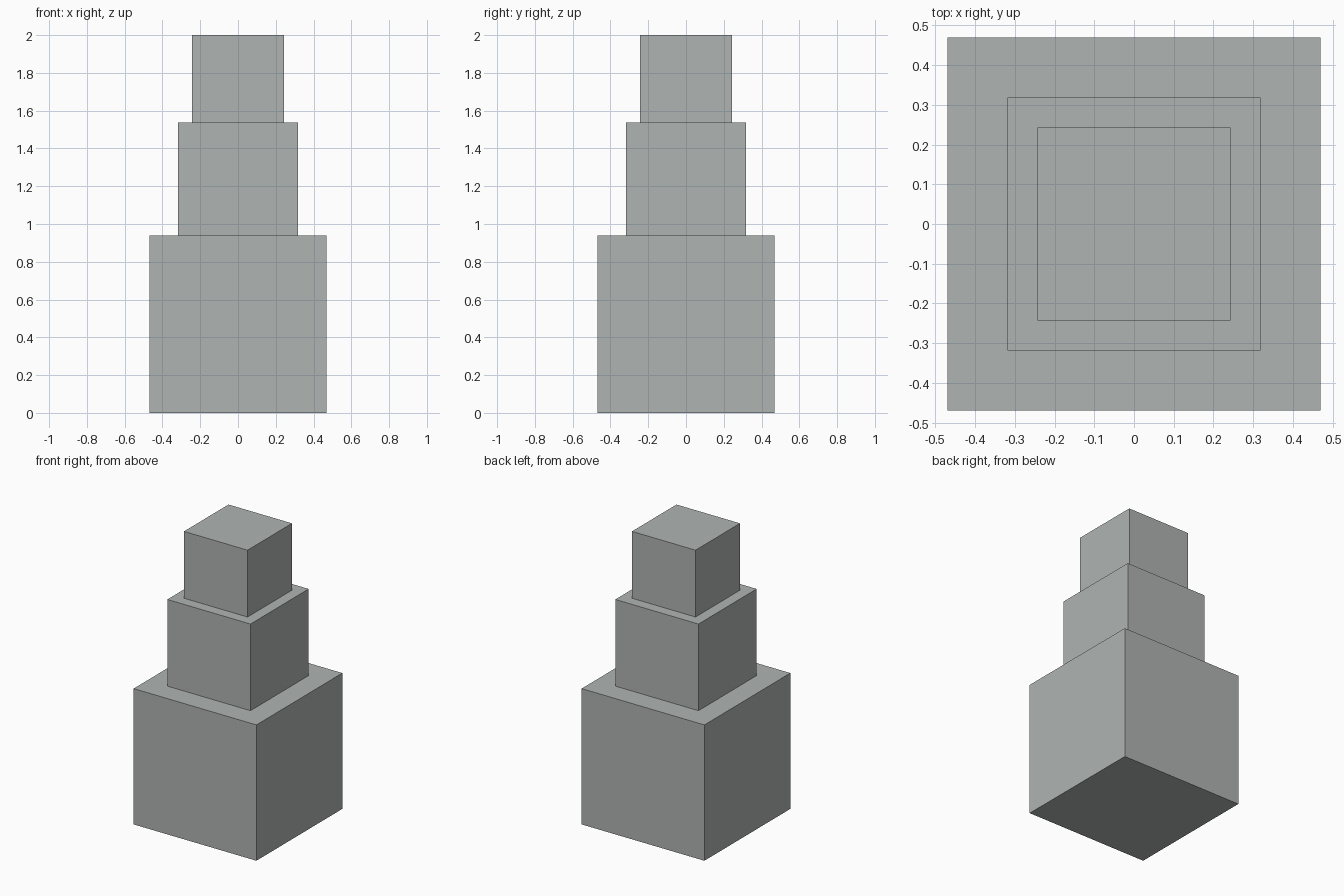
import bpy

if "Cube" in bpy.data.objects:
    bpy.data.objects.remove(bpy.data.objects["Cube"])

# Single flat grey colour
grey = bpy.data.materials.new("pale_grey")
grey.diffuse_color = (0.43, 0.455, 0.445, 1.0)
grey.use_nodes = True
grey.node_tree.nodes["Principled BSDF"].inputs["Base Color"].default_value = grey.diffuse_color


def block(name, width, z0, z1):
    """Square block centred on the z axis, between two heights."""
    bpy.ops.mesh.primitive_cube_add(size=1, location=(0, 0, (z0 + z1) / 2))
    ob = bpy.context.object
    ob.name = name
    ob.scale = (width, width, z1 - z0)
    bpy.ops.object.transform_apply(location=False, rotation=False, scale=True)
    ob.data.materials.append(grey)


# Tower of three shrinking blocks
for name, width, z0, z1 in (
    ("bottom_block", 0.939, 0.0, 0.939),
    ("middle_block", 0.636, 0.939, 1.538),
    ("top_block", 0.486, 1.538, 2.0),
):
    block(name, width, z0, z1)
